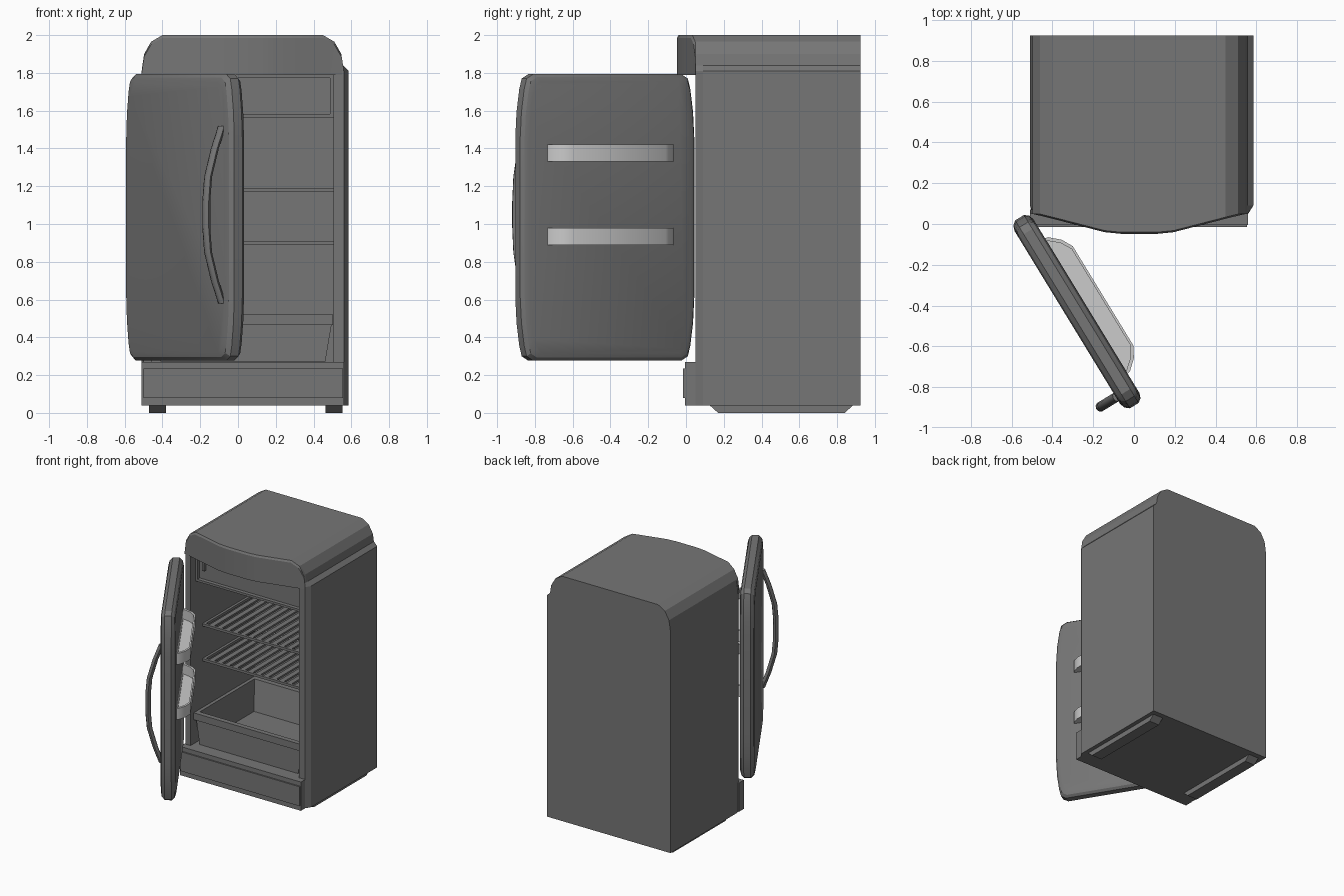
import bpy, bmesh, math
from mathutils import Matrix

if "Cube" in bpy.data.objects:
    bpy.data.objects.remove(bpy.data.objects["Cube"])

DOOR = Matrix.Translation((-0.28, -0.43, 1.035)) @ Matrix.Rotation(math.radians(-58.6), 4, 'Z')
LIGHT = bpy.data.materials.new("light_grey")
LIGHT.diffuse_color = (0.8, 0.8, 0.8, 1)
LIGHT.use_nodes = True
LIGHT.node_tree.nodes["Principled BSDF"].inputs["Base Color"].default_value = LIGHT.diffuse_color
DARK = bpy.data.materials.new("dark_grey")
DARK.diffuse_color = (0.18, 0.18, 0.18, 1)
DARK.use_nodes = True
DARK.node_tree.nodes["Principled BSDF"].inputs["Base Color"].default_value = DARK.diffuse_color


def finish(name, bm, mat=DARK, matrix=None, smooth=0):
    bmesh.ops.recalc_face_normals(bm, faces=bm.faces)
    me = bpy.data.meshes.new(name)
    bm.to_mesh(me)
    bm.free()
    ob = bpy.data.objects.new(name, me)
    bpy.context.collection.objects.link(ob)
    me.materials.append(mat)
    if matrix:
        ob.matrix_world = matrix
    if smooth:
        bpy.ops.object.select_all(action='DESELECT')
        ob.select_set(True)
        bpy.context.view_layer.objects.active = ob
        bpy.ops.object.shade_smooth_by_angle(angle=math.radians(smooth))
    return ob


def loft(name, rings, **kw):
    """Skin closed rings of equal length and cap both ends."""
    bm = bmesh.new()
    vs = [[bm.verts.new(p) for p in r] for r in rings]
    n = len(vs[0])
    for a, b in zip(vs, vs[1:]):
        for i in range(n):
            j = (i + 1) % n
            bm.faces.new((a[i], a[j], b[j], b[i]))
    bm.faces.new(vs[0])
    bm.faces.new(vs[-1])
    return finish(name, bm, **kw)


def add_box(bm, x0, x1, y0, y1, z0, z1):
    m = Matrix.Translation(((x0 + x1) / 2, (y0 + y1) / 2, (z0 + z1) / 2))
    bmesh.ops.create_cube(bm, size=1, matrix=m @ Matrix.Diagonal((x1 - x0, y1 - y0, z1 - z0, 1)))


def boxes(name, *dims, **kw):
    bm = bmesh.new()
    for d in dims:
        add_box(bm, *d)
    return finish(name, bm, **kw)


def rect(x0, x1, y0, y1, z):
    return [(x0, y0, z), (x1, y0, z), (x1, y1, z), (x0, y1, z)]


# Cabinet: rounded-top profile, thicker right side panel, chamfered front edge
MID = 0.025
SHOULDER = [(0.535, 1.81), (0.531, 1.84), (0.522, 1.90), (0.485, 1.965), (0.425, 2.0)]
left = [(-0.51, 0.04)] + [(MID - d, z) for d, z in SHOULDER]
right = [(MID + d, z) for d, z in SHOULDER[:0:-1]] + [(0.585, 1.81), (0.585, 0.04)]
prof = left + right
cabinet = loft("cabinet", [
    [(max(-0.50, min(0.56, x)), 0.05, z) for x, z in prof],
    [(x, 0.09, z) for x, z in prof],
    [(x, 0.925, z) for x, z in prof]])
cutter = boxes("cavity_cutter", (-0.455, 0.506, -0.1, 0.86, 0.27, 1.79))
cutter.hide_render = True
mod = cabinet.modifiers.new("cavity", 'BOOLEAN')
mod.operation, mod.object, mod.solver = 'DIFFERENCE', cutter, 'EXACT'
bpy.context.view_layer.objects.active = cabinet
bpy.ops.object.modifier_apply(modifier="cavity")
bpy.data.objects.remove(cutter)

# Bowed crown above the door
BOW = [(0.535, 0.052), (0.46, 0.035), (0.305, -0.005), (0.17, -0.04), (0.09, -0.048), (0.0, -0.048)]


def interp(table, d):
    for (d0, v0), (d1, v1) in zip(table, table[1:]):
        if d1 <= d <= d0:
            return v0 + (v1 - v0) * (d - d0) / (d1 - d0)
    return table[-1][1]


cols = [0.535, 0.531, 0.522, 0.485, 0.425, 0.305, 0.17, 0.09]
rings = []
for d in [-c for c in cols] + [0] + cols[::-1]:
    f, t = interp(BOW, abs(d)), interp(SHOULDER, abs(d))
    rings.append([(MID + d, 0.07, 1.79), (MID + d, f, 1.79), (MID + d, f, t - 0.015),
                  (MID + d, f + 0.008, t), (MID + d, 0.07, t)])
loft("crown", rings, smooth=25)

# Plinth with raised kick panel, and two runner feet
boxes("plinth", (-0.51, 0.56, -0.004, 0.06, 0.04, 0.27))
boxes("kick_panel", (-0.50, 0.555, -0.015, 0.0, 0.08, 0.235))
for name, x in (("left_foot", -0.47), ("right_foot", 0.462)):
    loft(name, [rect(x, x + 0.09, 0.17, 0.84, 0), rect(x, x + 0.09, 0.12, 0.89, 0.045)])

# Freezer compartment with a recessed front and grip
X0, X1 = -0.455, 0.506


def face(i, y):
    return [(X0 + i, y, 1.565 + i), (X1 - i, y, 1.565 + i), (X1 - i, y, 1.79 - i), (X0 + i, y, 1.79 - i)]


loft("freezer_compartment", [face(0, 0.86), face(0, 0.11), face(0.018, 0.11), face(0.018, 0.14)])
boxes("freezer_grip", (-0.40, -0.38, 0.115, 0.145, 1.66, 1.73))

# Slatted shelves
for name, z in (("upper_shelf", 1.17), ("lower_shelf", 0.89)):
    parts = [(X0, X1, 0.20, 0.22, z, z + 0.02), (X0, X1, 0.83, 0.86, z, z + 0.02),
             (X0, X0 + 0.02, 0.20, 0.86, z, z + 0.02), (X1 - 0.02, X1, 0.20, 0.86, z, z + 0.02)]
    parts += [(X0 + 0.0687 * i - 0.02, X0 + 0.0687 * i + 0.02, 0.21, 0.84, z + 0.003, z + 0.017)
              for i in range(1, 14)]
    boxes(name, *parts)

# Crisper drawer: tub with sloping sides, straight front and a rim
loft("crisper_drawer", [
    rect(-0.41, 0.462, 0.10, 0.78, 0.272), rect(-0.44, 0.495, 0.10, 0.83, 0.465),
    rect(-0.452, 0.504, 0.085, 0.85, 0.465), rect(-0.452, 0.504, 0.085, 0.85, 0.52),
    rect(-0.425, 0.475, 0.125, 0.815, 0.52), rect(-0.39, 0.44, 0.14, 0.76, 0.29)])

# Open door, built flat and swung on its hinge
quarter = [(0.54, 0.42), (0.532, 0.56), (0.515, 0.68), (0.50, 0.735), (0.46, 0.758)]
outline = quarter + [(-x, z) for x, z in quarter[::-1]]
outline += [(-x, -z) for x, z in outline]
rings = [[(x * (1 - i / 0.54), v, z * (1 - i / 0.758)) for x, z in outline]
         for v, i in ((-0.055, 0.045), (-0.047, 0.018), (-0.025, 0), (0.025, 0), (0.045, 0.015), (0.054, 0.04))]
loft("door", rings, matrix=DOOR, smooth=25)

# Door bins: open trays with rounded corners
half = [(0.39, 0.05), (0.385, 0.07), (0.34, 0.12), (0.285, 0.15)]
tray = half + [(-u, v) for u, v in half[::-1]]
for name, z in (("upper_bin", 1.33), ("lower_bin", 0.89)):
    z -= 1.035
    inner = [(u * 0.965, max(0.055, v - 0.012)) for u, v in tray]
    loft(name, [[(u, v, z) for u, v in tray], [(u, v, z + 0.09) for u, v in tray],
                [(u, v, z + 0.09) for u, v in inner], [(u, v, z + 0.012) for u, v in inner]],
         mat=LIGHT, matrix=DOOR, smooth=40)

# Bowed door handle
bow = [(0.47, -0.05), (0.35, -0.095), (0.2, -0.137), (0.07, -0.148)]
path = bow + [(-z, v) for z, v in bow[::-1]]
loft("door_handle", [[(0.458 + 0.024 * math.cos(a), v + 0.02 * math.sin(a), z + 0.015)
                      for a in [math.pi / 4 * k for k in range(8)]] for z, v in path],
     matrix=DOOR, smooth=50)
